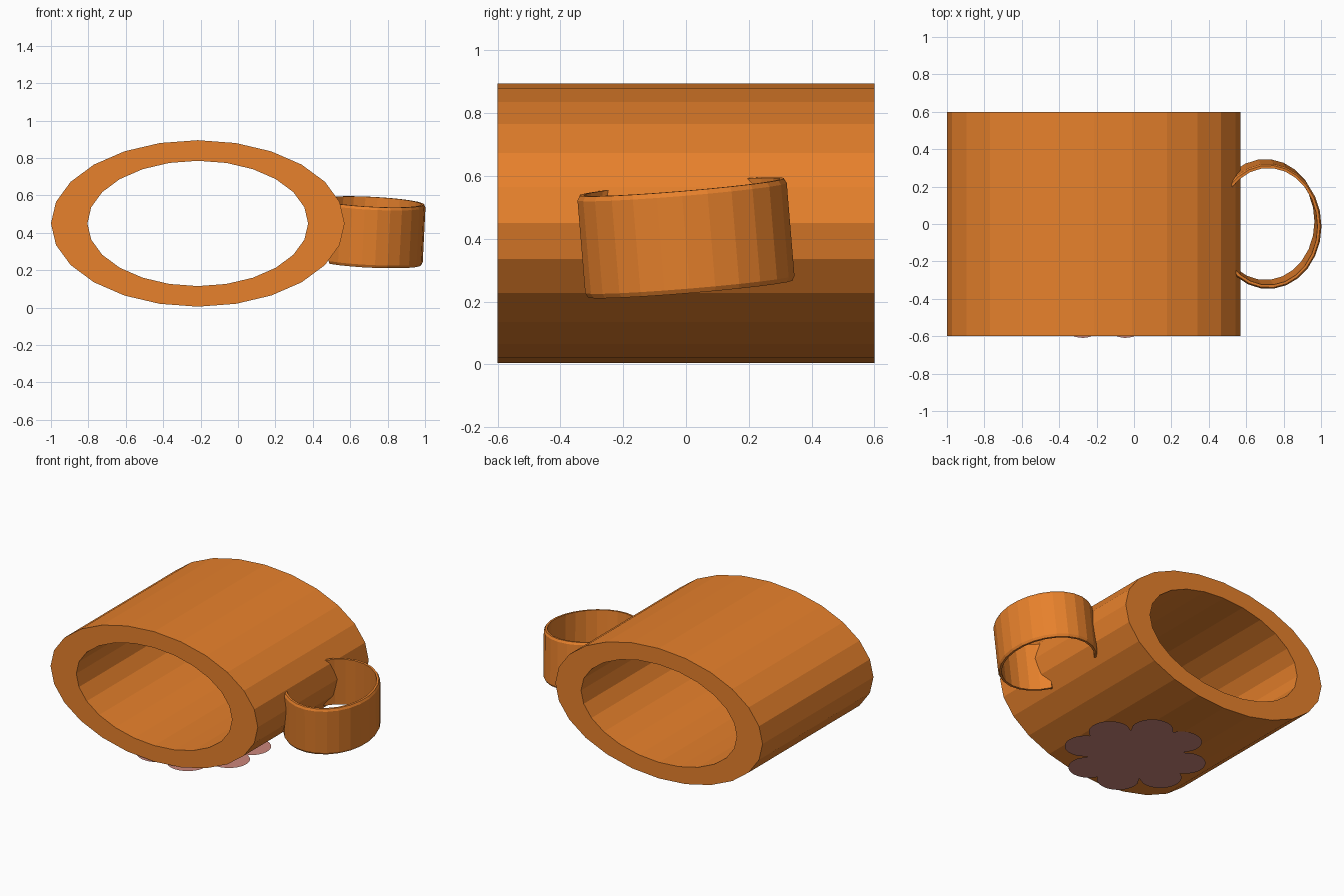
import bpy, bmesh
from math import sin, cos, pi, radians, sqrt
from mathutils import Vector

if "Cube" in bpy.data.objects:
    bpy.data.objects.remove(bpy.data.objects["Cube"])


def material(name, color):
    m = bpy.data.materials.new(name)
    m.diffuse_color = color
    m.use_nodes = True
    m.node_tree.nodes["Principled BSDF"].inputs["Base Color"].default_value = m.diffuse_color
    return m


def make_object(name, bm, mat):
    bmesh.ops.recalc_face_normals(bm, faces=bm.faces)
    mesh = bpy.data.meshes.new(name)
    bm.to_mesh(mesh)
    bm.free()
    mesh.materials.append(mat)
    ob = bpy.data.objects.new(name, mesh)
    bpy.context.collection.objects.link(ob)
    return ob


def bridge(bm, rings, closed):
    """Join successive closed sections with quads; cap or close the ends."""
    loops = [[bm.verts.new(p) for p in ring] for ring in rings]
    n = len(loops[0])
    pairs = list(zip(loops, loops[1:]))
    if closed:
        pairs.append((loops[-1], loops[0]))
    for a, b in pairs:
        for i in range(n):
            j = (i + 1) % n
            bm.faces.new((a[i], a[j], b[j], b[i]))
    if not closed:
        bm.faces.new(loops[0])
        bm.faces.new(loops[-1])


orange = material("orange", (0.8, 0.22, 0.025, 1))
pink = material("pink", (0.6, 0.24, 0.2, 1))

# Oval tube body, open at both ends, lying along y
SIDES = 24
rings = []
for i in range(SIDES):
    c, s = cos(2 * pi * i / SIDES), sin(2 * pi * i / SIDES)
    rings.append([(-0.215 + rx * c, y, 0.45 + rz * s)
                  for rx, rz, y in ((0.785, 0.445, -0.6), (0.785, 0.445, 0.6),
                                    (0.59, 0.335, 0.6), (0.59, 0.335, -0.6))])
bm = bmesh.new()
bridge(bm, rings, True)
make_object("cup_body", bm, orange)

# Band handle: a slightly tilted partial hoop with softened edges
axis = Vector((0.05, -0.083, 1)).normalized()
section = [(0, -0.148), (0, 0.148), (-0.008, 0.163),
           (-0.022, 0.163), (-0.022, -0.163), (-0.008, -0.163)]
STEPS = 20
rings = []
for i in range(STEPS + 1):
    t = radians(-140 + 280 * i / STEPS)
    ring = []
    for inset, h in section:
        x, y = (0.285 + inset) * cos(t), (0.335 + inset) * sin(t)
        base = Vector((0.71 + x, y, 0.403 + 0.083 * y - 0.05 * x))
        ring.append(base + axis * h)
    rings.append(ring)
bm = bmesh.new()
bridge(bm, rings, False)
make_object("handle", bm, orange)

# Flat four-leaf flower under the body: eight round lobes in pairs
LOBES = [radians(90 * k + d) for k in range(4) for d in (-21, 21)]
bm = bmesh.new()
center = bm.verts.new((-0.16, -0.18, 0))
rim = []
for i in range(128):
    t = 2 * pi * i / 128
    d = min((t - p + pi) % (2 * pi) - pi for p in LOBES
            if abs((t - p + pi) % (2 * pi) - pi) < radians(24.5))
    d = min(((t - p + pi) % (2 * pi) - pi for p in LOBES), key=abs)
    r = 0.32 * cos(d) + sqrt(max(0, 0.13 ** 2 - (0.32 * sin(d)) ** 2))
    rim.append(bm.verts.new((-0.16 + r * cos(t), -0.18 + r * sin(t), 0)))
for i in range(128):
    bm.faces.new((center, rim[(i + 1) % 128], rim[i]))
flower = make_object("flower", bm, pink)
if flower.data.polygons[0].normal.z > 0:
    flower.data.flip_normals()
